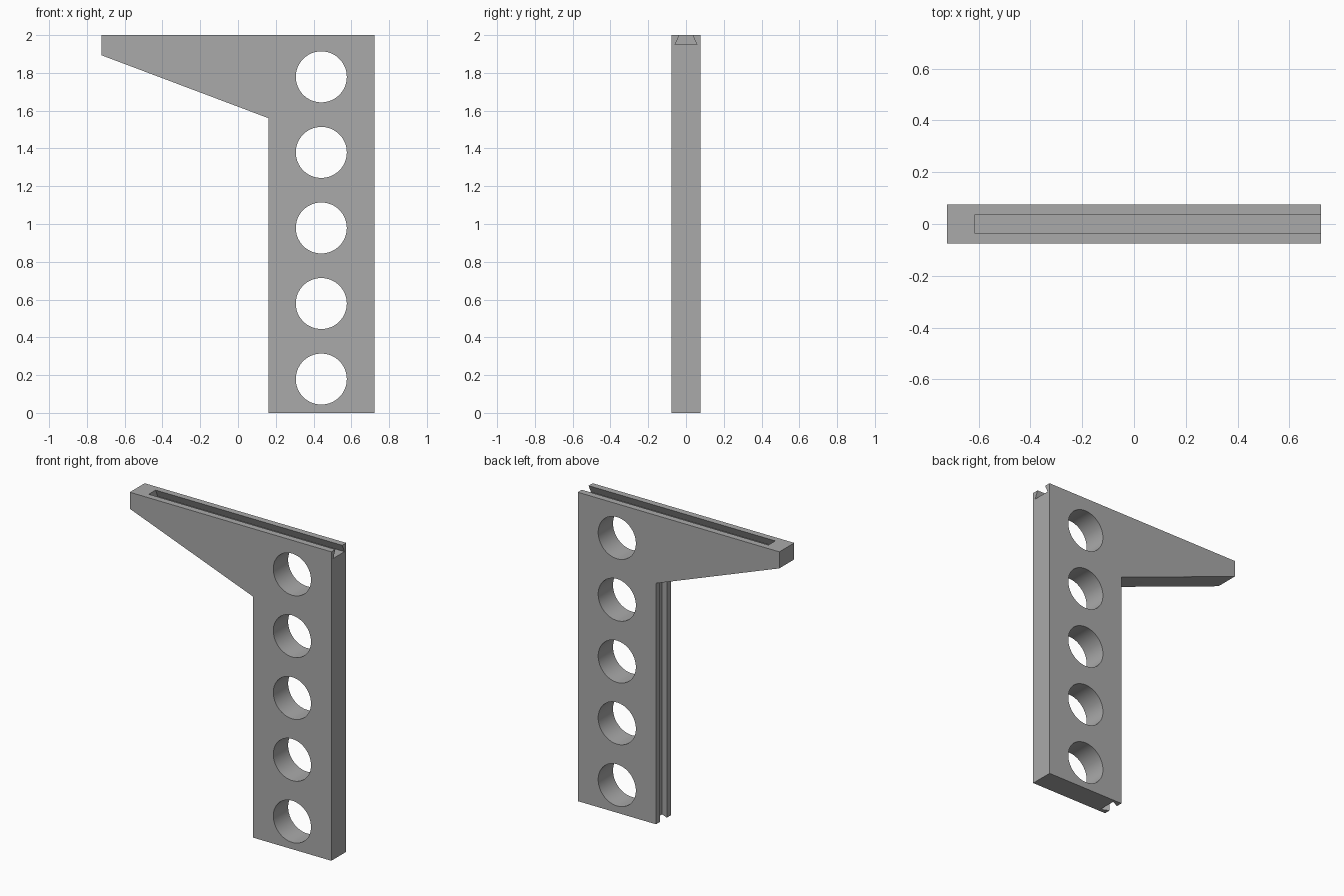
import bpy
import bmesh
from mathutils import Vector

if "Cube" in bpy.data.objects:
    bpy.data.objects.remove(bpy.data.objects["Cube"], do_unlink=True)

HALF_X, HALF_Y, TOP = 0.722, 0.076, 2.0
POST_X, ARM_Z, TIP_Z = 0.162, 1.56, 1.893
SLOT_DEPTH, SLOT_MOUTH, SLOT_FLOOR = 0.05, 0.035, 0.058

grey = bpy.data.materials.new("plain grey")
grey.use_nodes = True
colour = (0.4, 0.4, 0.4, 1)
grey.diffuse_color = colour
grey.node_tree.nodes["Principled BSDF"].inputs["Base Color"].default_value = colour


def extrude(name, outline, direction):
    """Solid made by sweeping a closed planar outline along a direction."""
    bm = bmesh.new()
    face = bm.faces.new([bm.verts.new(p) for p in outline])
    swept = bmesh.ops.extrude_face_region(bm, geom=[face])["geom"]
    moved = [v for v in swept if isinstance(v, bmesh.types.BMVert)]
    bmesh.ops.translate(bm, verts=moved, vec=Vector(direction))
    bmesh.ops.recalc_face_normals(bm, faces=bm.faces)
    mesh = bpy.data.meshes.new(name)
    bm.to_mesh(mesh)
    bm.free()
    mesh.materials.append(grey)
    obj = bpy.data.objects.new(name, mesh)
    bpy.context.collection.objects.link(obj)
    return obj


def dovetail():
    """Slot section as (across, depth) pairs, carried a little past the mouth."""
    over = 0.02
    flare = (SLOT_FLOOR - SLOT_MOUTH) / SLOT_DEPTH
    mouth = SLOT_MOUTH - over * flare
    return [(-mouth, -over), (mouth, -over),
            (SLOT_FLOOR, SLOT_DEPTH), (-SLOT_FLOOR, SLOT_DEPTH)]


# Bracket plate: upright post with a tapering arm
profile = [(POST_X, 0), (HALF_X, 0), (HALF_X, TOP),
           (-HALF_X, TOP), (-HALF_X, TIP_Z), (POST_X, ARM_Z)]
bracket = extrude("bracket", [(x, -HALF_Y, z) for x, z in profile], (0, 2 * HALF_Y, 0))

# Dovetail slots: along the top edge and down the inner edge of the post
cutters = [
    extrude("top_slot_cutter", [(-0.615, y, TOP - d) for y, d in dovetail()], (1.5, 0, 0)),
    extrude("post_slot_cutter", [(POST_X + d, y, -0.1) for y, d in dovetail()],
            (0, 0, ARM_Z + 0.1)),
]

# Row of round holes through the post
for i in range(5):
    bpy.ops.mesh.primitive_cylinder_add(
        vertices=64, radius=0.135, depth=0.4,
        location=(0.441, 0, 0.179 + 0.4 * i), rotation=(1.5708, 0, 0))
    hole = bpy.context.object
    hole.name = f"hole_cutter_{i + 1}"
    hole.data.materials.append(grey)
    cutters.append(hole)

for cutter in cutters:
    cut = bracket.modifiers.new(cutter.name, "BOOLEAN")
    cut.operation = "DIFFERENCE"
    cut.solver = "EXACT"
    cut.object = cutter

# Apply the cuts and drop the cutters
bpy.ops.object.select_all(action="DESELECT")
bpy.context.view_layer.objects.active = bracket
bracket.select_set(True)
for cut in list(bracket.modifiers):
    bpy.ops.object.modifier_apply(modifier=cut.name)
for cutter in cutters:
    bpy.data.objects.remove(cutter, do_unlink=True)

bpy.ops.object.shade_smooth_by_angle(angle=0.5)
